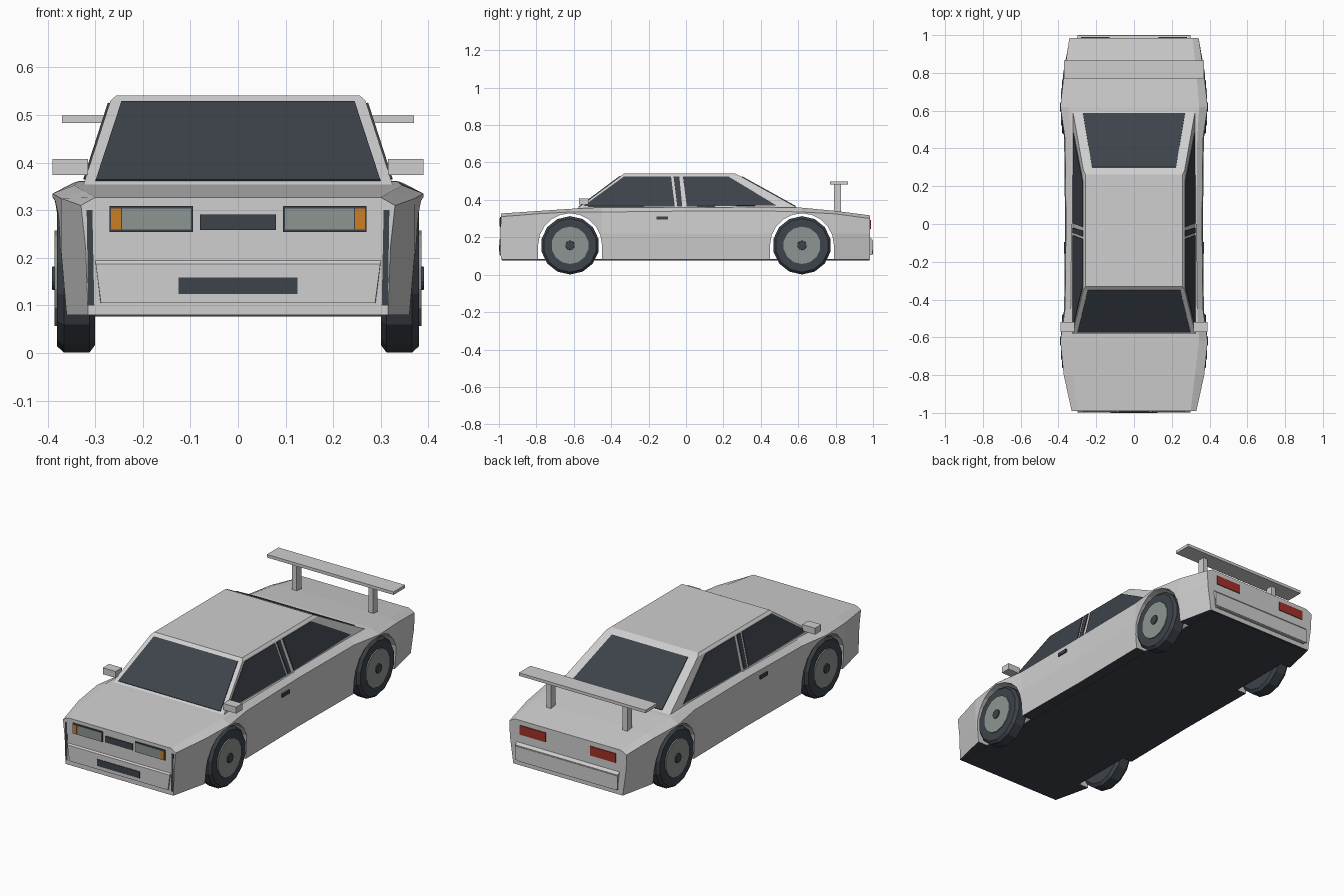
import bpy
import bmesh
from math import sin, cos, pi
from mathutils import Vector

cube = bpy.data.objects.get("Cube")
if cube:
    bpy.data.objects.remove(cube, do_unlink=True)


def material(name, r, g, b):
    m = bpy.data.materials.new(name)
    m.use_nodes = True
    m.diffuse_color = (r, g, b, 1)
    m.node_tree.nodes["Principled BSDF"].inputs["Base Color"].default_value = (r, g, b, 1)
    return m


PAINT = material("light grey paint", 0.62, 0.62, 0.62)
DARK = material("dark glass and rubber", 0.047, 0.056, 0.07)
RIM = material("mid grey", 0.27, 0.3, 0.285)
AMBER = material("amber", 0.6, 0.21, 0.017)
RED = material("red", 0.36, 0.03, 0.02)


def loft(name, rings, *mats):
    """Closed solid skinned through rings of equal point count."""
    bm = bmesh.new()
    loops = [[bm.verts.new(p) for p in ring] for ring in rings]
    n = len(loops[0])
    for a, b in zip(loops, loops[1:]):
        for i in range(n):
            j = (i + 1) % n
            bm.faces.new((a[i], a[j], b[j], b[i]))
    bm.faces.new(loops[0])
    bm.faces.new(loops[-1])
    bmesh.ops.recalc_face_normals(bm, faces=bm.faces)
    mesh = bpy.data.meshes.new(name)
    bm.to_mesh(mesh)
    bm.free()
    for m in mats:
        mesh.materials.append(m)
    ob = bpy.data.objects.new(name, mesh)
    bpy.context.collection.objects.link(ob)
    return ob


def box(name, x, y, z, mat):
    return loft(name, [[(a, y[0], z[0]), (a, y[1], z[0]), (a, y[1], z[1]), (a, y[0], z[1])]
                       for a in x], mat)


def panel(name, points, mat, half=0.004):
    """Thin plate centred on a flat outline."""
    pts = [Vector(p) for p in points]
    n = (pts[1] - pts[0]).cross(pts[2] - pts[0]).normalized() * half
    return loft(name, [[p - n for p in pts], [p + n for p in pts]], mat)


def disc_ring(x, y, z, r, sides=14):
    return [(x, y + r * sin(2 * pi * i / sides), z + r * cos(2 * pi * i / sides))
            for i in range(sides)]


WHEEL_Y, WHEEL_Z = 0.62, 0.157

# Body shell: y, bottom, waist and shoulder half widths, shoulder height, deck half width, deck height
sections = [
    (-0.99, 0.315, 0.32, 0.33, 0.31, 0.30, 0.327),
    (-0.8, 0.36, 0.372, 0.372, 0.325, 0.322, 0.34),
    (-0.62, 0.37, 0.385, 0.39, 0.335, 0.345, 0.352),
    (-0.45, 0.36, 0.37, 0.365, 0.335, 0.335, 0.36),
    (0, 0.355, 0.365, 0.36, 0.34, 0.33, 0.36),
    (0.45, 0.36, 0.37, 0.365, 0.34, 0.335, 0.361),
    (0.62, 0.37, 0.385, 0.39, 0.335, 0.345, 0.358),
    (0.8, 0.36, 0.375, 0.37, 0.325, 0.33, 0.341),
    (0.985, 0.32, 0.34, 0.342, 0.30, 0.31, 0.317),
]
rings = []
for y, wb, wm, ws, zs, wt, zt in sections:
    half = [(wb, 0.08), (wm, 0.22), (ws, zs), (wt, zt)]
    rings.append([(x, y, z) for x, z in half] + [(-x, y, z) for x, z in reversed(half)])
body = loft("body_shell", rings, PAINT, DARK)

# Wheel arches
cutters = []
for y in (-WHEEL_Y, WHEEL_Y):
    arc = [(y + 0.171 * cos(pi * i / 10), WHEEL_Z + 0.171 * sin(pi * i / 10)) for i in range(11)]
    outline = [(y + 0.171, -0.1)] + arc + [(y - 0.171, -0.1)]
    cutter = loft("arch_cutter", [[(x, a, b) for a, b in outline] for x in (-0.6, 0.6)], PAINT)
    cutter.hide_render = True
    mod = body.modifiers.new("arch", 'BOOLEAN')
    mod.operation = 'DIFFERENCE'
    mod.solver = 'EXACT'
    mod.object = cutter
    cutters.append(cutter)
dg = bpy.context.evaluated_depsgraph_get()
cut_mesh = bpy.data.meshes.new_from_object(body.evaluated_get(dg))
body.modifiers.clear()
body.data = cut_mesh
for c in cutters:
    bpy.data.objects.remove(c, do_unlink=True)
for f in body.data.polygons:
    f.material_index = 1 if f.normal.z < -0.9 and f.center.z < 0.1 else 0
box("floor_plate", (-0.3, 0.3), (-0.985, 0.98), (0.077, 0.085), DARK)

# Cabin
Z0, Z1 = 0.35, 0.53
X0, X1 = 0.326, 0.268
F0, F1, B0, B1 = -0.587, -0.345, 0.61, 0.285


def slope(a, b, z):
    return a + (b - a) * (z - Z0) / (Z1 - Z0)


def level(w, f, b, z):
    return [(-w, f, z), (w, f, z), (w, b, z), (-w, b, z)]


loft("cabin", [level(X0, F0, B0, Z0), level(X1, F1, B1, Z1), level(0.256, -0.332, 0.262, 0.541)], PAINT)

# Windscreen and rear window
for name, a, b, lo, hi, z_lo, z_hi in (("windscreen", F0, F1, 0.299, 0.245, 0.361, 0.526),
                                       ("rear_window", B0, B1, 0.27, 0.222, 0.364, 0.522)):
    panel(name, [(x, slope(a, b, z), z) for x, z in
                 ((-lo, z_lo), (lo, z_lo), (hi, z_hi), (-hi, z_hi))], DARK)

# Side windows, pillar strip, mirrors, handles
side_glass = {
    "front_side_window": [(-0.548, 0.366), (-0.06, 0.364), (-0.08, 0.525), (-0.33, 0.525)],
    "pillar_strip": [(-0.046, 0.364), (-0.02, 0.364), (-0.036, 0.525), (-0.066, 0.525)],
    "rear_side_window": [(0.004, 0.364), (0.482, 0.37), (0.225, 0.525), (-0.016, 0.525)],
}
for side, s in (("left", 1), ("right", -1)):
    for name, outline in side_glass.items():
        panel(f"{side}_{name}", [(s * slope(X0, X1, z), y, z) for y, z in outline], DARK)
    box(side + "_mirror", (s * 0.315, s * 0.39), (-0.572, -0.52), (0.374, 0.408), PAINT)
    box(side + "_door_handle", (s * 0.355, s * 0.37), (-0.157, -0.095), (0.294, 0.312), DARK)

    # Lamps
    box(side + "_headlamp_frame", (s * 0.095, s * 0.27), (-0.994, -0.986), (0.254, 0.309), DARK)
    box(side + "_headlamp", (s * 0.099, s * 0.244), (-0.997, -0.989), (0.259, 0.304), RIM)
    box(side + "_indicator", (s * 0.246, s * 0.267), (-0.997, -0.989), (0.259, 0.304), AMBER)
    box(side + "_tail_lamp", (s * 0.13, s * 0.28), (0.981, 0.989), (0.243, 0.292), RED)
    panel(side + "_front_corner_gap", [(s * 0.302, -0.989, 0.1), (s * 0.315, -0.989, 0.1),
                                       (s * 0.318, -0.989, 0.3), (s * 0.306, -0.989, 0.3)], DARK, 0.002)

    # Wing posts
    box(side + "_wing_post", (s * 0.21, s * 0.237), (0.79, 0.828), (0.32, 0.488), PAINT)

    # Wheels
    for end, y in (("front", -WHEEL_Y), ("rear", WHEEL_Y)):
        for part, steps, mat in (
                ("tyre", ((0.30, 0.14), (0.312, 0.156), (0.366, 0.156), (0.38, 0.143)), DARK),
                ("rim", ((0.37, 0.1), (0.386, 0.1)), RIM),
                ("hub", ((0.38, 0.026), (0.391, 0.024)), DARK)):
            loft(f"{side}_{end}_{part}", [disc_ring(s * x, y, WHEEL_Z, r) for x, r in steps], mat)

# Bumpers
for name, s in (("front_bumper", -1), ("rear_bumper", 1)):
    loft(name, [[(-b, s * y, 0.105), (b, s * y, 0.105), (t, s * y, z), (-t, s * y, z)]
                for y, b, t, z in ((0.98, 0.29, 0.302, 0.205), (0.997, 0.288, 0.299, 0.187))], PAINT)

# Grilles
box("upper_grille", (-0.08, 0.08), (-0.995, -0.987), (0.258, 0.291), DARK)
box("lower_grille", (-0.125, 0.125), (-1.0, -0.992), (0.124, 0.159), DARK)
box("rear_edge_strip", (-0.3, 0.3), (0.994, 1.0), (0.11, 0.183), PAINT)

# Rear wing
box("wing", (-0.37, 0.37), (0.77, 0.866), (0.483, 0.499), PAINT)
